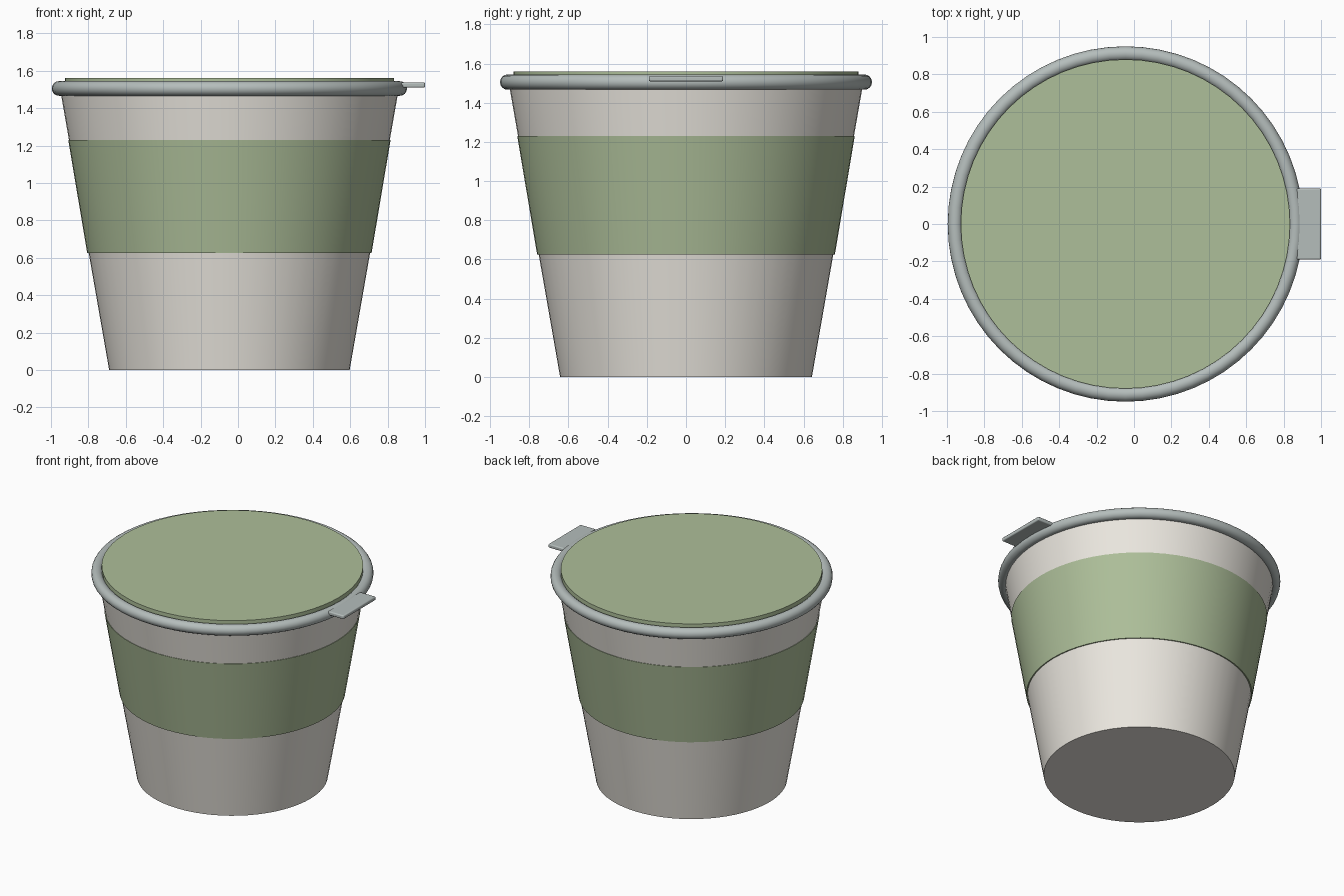
import bpy, bmesh, math

if "Cube" in bpy.data.objects:
    bpy.data.objects.remove(bpy.data.objects["Cube"])

CX = -0.046   # cup axis sits left of centre because of the tab
SEG = 64


def material(name, rgb):
    m = bpy.data.materials.new(name)
    m.diffuse_color = (*rgb, 1)
    m.use_nodes = True
    m.node_tree.nodes["Principled BSDF"].inputs["Base Color"].default_value = m.diffuse_color
    return m


def finish(ob, mat, smooth=True):
    ob.data.materials.append(mat)
    bpy.ops.object.select_all(action='DESELECT')
    ob.select_set(True)
    bpy.context.view_layer.objects.active = ob
    if smooth:
        bpy.ops.object.shade_smooth_by_angle(angle=math.radians(35))


def lathe(name, profile, mat, closed=False):
    """Revolve an (r, z) profile; open ends are capped with flat discs."""
    bm = bmesh.new()
    rings = [[bm.verts.new((r * math.cos(2 * math.pi * i / SEG),
                            r * math.sin(2 * math.pi * i / SEG), z))
              for i in range(SEG)] for r, z in profile]
    pairs = list(zip(rings, rings[1:]))
    if closed:
        pairs.append((rings[-1], rings[0]))
    else:
        bm.faces.new(rings[0])
        bm.faces.new(rings[-1])
    for a, b in pairs:
        for i in range(SEG):
            j = (i + 1) % SEG
            bm.faces.new((a[i], a[j], b[j], b[i]))
    bmesh.ops.recalc_face_normals(bm, faces=bm.faces)
    me = bpy.data.meshes.new(name)
    bm.to_mesh(me)
    bm.free()
    ob = bpy.data.objects.new(name, me)
    ob.location.x = CX
    bpy.context.collection.objects.link(ob)
    finish(ob, mat)
    return ob


cream = material("cream", (0.83, 0.80, 0.74))
green = material("sage_green", (0.42, 0.52, 0.32))
grey = material("rim_grey", (0.46, 0.51, 0.50))


def wall(z):
    """Outer radius of the tapered cup wall at height z."""
    return 0.643 + 0.262 * z / 1.5


# Tapered cup body
lathe("cup_body", [(wall(0), 0), (wall(1.5), 1.5)], cream)

# Sleeve wrapped around the middle, very slightly proud of the wall
lo, hi = 0.625, 1.23
lathe("sleeve", [(wall(lo) - 0.01, lo), (wall(lo) + 0.008, lo),
                 (wall(hi) + 0.004, hi), (wall(hi) - 0.01, hi)], green, closed=True)

# Rounded rim
lathe("lid_rim", [(0.911 + 0.039 * math.cos(2 * math.pi * k / 16),
                   1.505 + 0.039 * math.sin(2 * math.pi * k / 16))
                  for k in range(16)], grey, closed=True)

# Flat lid film
lathe("lid_disc", [(0.88, 1.50), (0.88, 1.56)], green)

# Pull tab on the right
bpy.ops.mesh.primitive_cube_add(size=1, location=(0.935, 0, 1.523))
tab = bpy.context.object
tab.name = "pull_tab"
tab.scale = (0.13, 0.38, 0.028)
bpy.ops.object.transform_apply(location=False, rotation=False, scale=True)
bev = tab.modifiers.new("soft_edges", 'BEVEL')
bev.width = 0.008
bev.segments = 3
finish(tab, grey)
